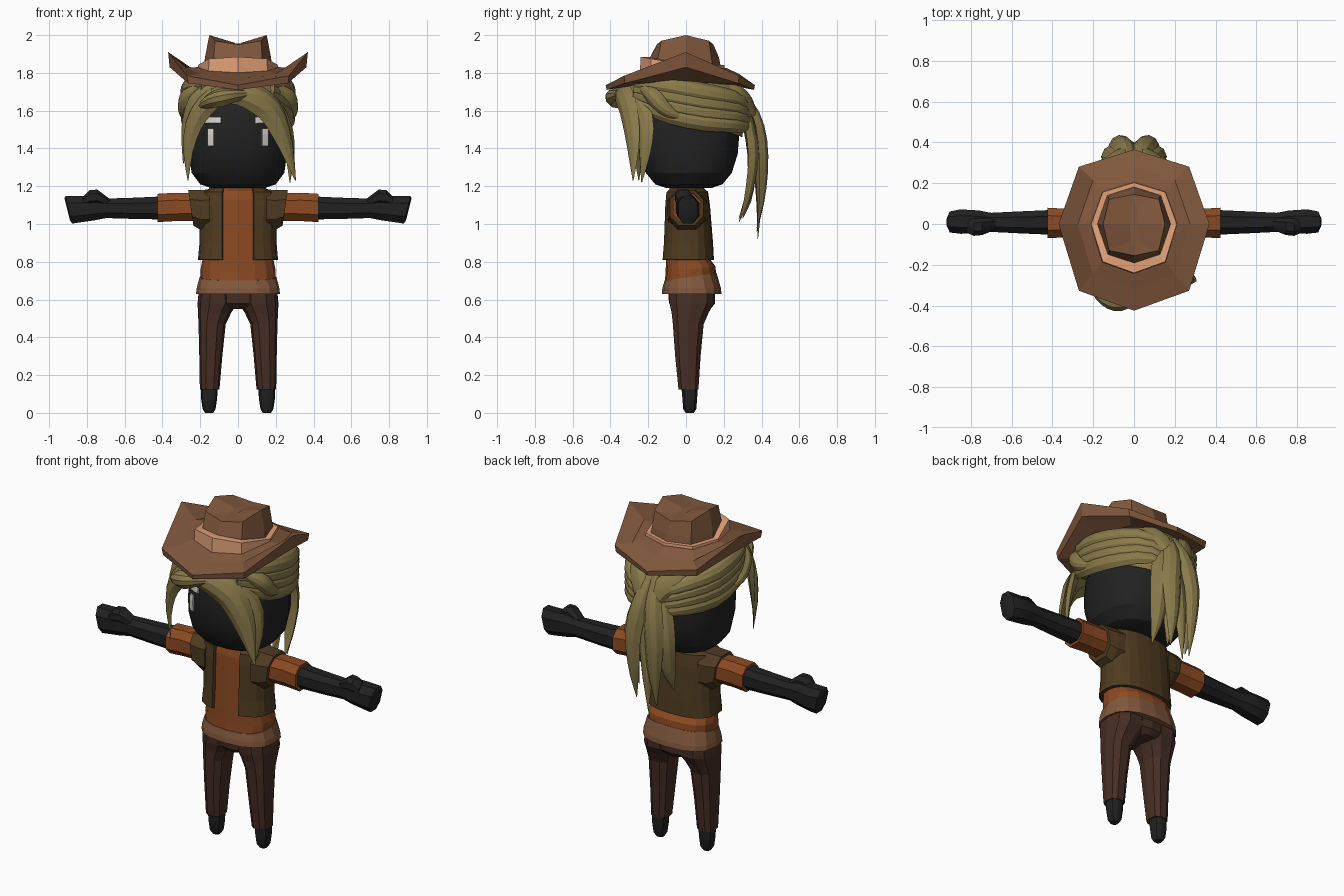
import bpy, bmesh, math
from mathutils import Vector

if "Cube" in bpy.data.objects:
    bpy.data.objects.remove(bpy.data.objects["Cube"])


def mat(name, r, g, b):
    m = bpy.data.materials.new(name)
    m.diffuse_color = [((c / 255 + 0.055) / 1.055) ** 2.4 for c in (r, g, b)] + [1]
    m.use_nodes = True
    m.node_tree.nodes["Principled BSDF"].inputs["Base Color"].default_value = m.diffuse_color
    return m


HAT = mat("hat_brown", 129, 88, 61)
BAND = mat("band_peach", 225, 160, 120)
HAIR = mat("hair_blond", 138, 122, 74)
SKIN = mat("charcoal", 33, 33, 33)
SHIRT = mat("shirt_rust", 140, 74, 34)
VEST = mat("vest_olive", 79, 59, 32)
PANTS = mat("trouser_brown", 71, 46, 37)
WHITE = mat("eye_white", 215, 211, 204)


def loft(name, rings, m, closed=True, caps=True, smooth=None, solid=0):
    """Skin a list of equal-length point rings."""
    bm = bmesh.new()
    vs = [[bm.verts.new(p) for p in r] for r in rings]
    n = len(vs[0])
    for a, b in zip(vs, vs[1:]):
        for i in range(n if closed else n - 1):
            j = (i + 1) % n
            bm.faces.new((a[i], a[j], b[j], b[i]))
    if caps:
        bm.faces.new(vs[0])
        bm.faces.new(vs[-1])
    bmesh.ops.recalc_face_normals(bm, faces=bm.faces)
    me = bpy.data.meshes.new(name)
    bm.to_mesh(me)
    bm.free()
    me.materials.append(m)
    ob = bpy.data.objects.new(name, me)
    bpy.context.collection.objects.link(ob)
    if solid:
        s = ob.modifiers.new("thickness", "SOLIDIFY")
        s.thickness, s.offset = solid, 0
    if smooth:
        bpy.ops.object.select_all(action="DESELECT")
        ob.select_set(True)
        bpy.context.view_layer.objects.active = ob
        bpy.ops.object.shade_smooth_by_angle(angle=math.radians(smooth))
    return ob


def sup(a, p):
    """Unit superellipse point at angle a."""
    c, s = math.cos(a), math.sin(a)
    return (math.copysign(abs(c) ** (2 / p), c), math.copysign(abs(s) ** (2 / p), s))


def ring(z, rx, ry, cy=0, cx=0, n=12, p=2.5, tilt=0):
    pts = [sup(2 * math.pi * i / n, p) for i in range(n)]
    return [(cx + rx * x, cy + ry * y, z + tilt * y) for x, y in pts]


def xring(s, x, cz, rz, cy, ry, n=8, lean=0):
    """Ring across a limb that runs along x."""
    pts = [sup(2 * math.pi * (i + .5) / n, 2.4) for i in range(n)]
    return [(s * (x + lean * b), cy + ry * a, cz + rz * b) for a, b in pts]


def lerp_table(tab, z):
    for a, b in zip(tab, tab[1:]):
        if z <= b[0]:
            t = max(0, (z - a[0]) / (b[0] - a[0]))
            return [u + (v - u) * t for u, v in zip(a, b)]
    return tab[-1]


# Head and neck
HEAD = [(1.19, .14, .12), (1.21, .20, .18), (1.27, .245, .23), (1.37, .26, .262),
        (1.47, .258, .27), (1.56, .247, .262), (1.65, .22, .235), (1.74, .15, .17)]
loft("head", [ring(z, a, b, .015, n=18, p=2.4) for z, a, b in HEAD], SKIN, smooth=25)
loft("neck", [ring(1.14, .07, .07), ring(1.22, .07, .07)], SKIN)


# Eyes and brows as thin plates following the face
def face_plate(name, x0, x1, z0, z1):
    rows = []
    for j in range(4):
        z = z0 + (z1 - z0) * j / 3
        _, a, b = lerp_table(HEAD, z)
        row = []
        for i in range(5):
            x = x0 + (x1 - x0) * i / 4
            row.append((x, .015 - b * (1 - abs(x / a) ** 2.4) ** (1 / 2.4) - .004, z))
        rows.append(row)
    loft(name, rows, WHITE, closed=False, caps=False, solid=.008)


for s, side in ((1, "right"), (-1, "left")):
    face_plate("eye_" + side, s * .127, s * .160, 1.413, 1.505)
    face_plate("brow_" + side, s * .09, s * (.15 if s > 0 else .205), 1.533, 1.565)

# Hair cap with a hairline that drops towards the back
CAP = [(1.44, .262, .285), (1.55, .272, .30), (1.65, .275, .31), (1.74, .25, .28), (1.80, .18, .20)]
cap_rings = []
for k in range(6):
    r = []
    for i in range(24):
        a = 2 * math.pi * i / 24
        x, y = sup(a, 2.2)
        zb = 1.55 + .12 * max(0, -math.sin(a)) ** 2 - .09 * max(0, math.sin(a))
        z = zb + (1.77 - zb) * k / 5
        _, rx, ry = lerp_table(CAP, z)
        r.append((rx * x, .01 + ry * y, z))
    cap_rings.append(r)
loft("hair_cap", cap_rings, HAIR, smooth=30)


def strand(name, pts, w, t, start=.5, steps=10, power=2.0):
    """Tapered lock of hair along a smooth path."""
    P = [Vector(p) for p in pts]
    P = [2 * P[0] - P[1]] + P + [2 * P[-1] - P[-2]]
    path, segs = [], len(P) - 3
    for i in range(steps + 1):
        f = i / steps * segs
        k = min(int(f), segs - 1)
        u = f - k
        a, b, c, d = P[k:k + 4]
        path.append(.5 * (2 * b + (c - a) * u + (2 * a - 5 * b + 4 * c - d) * u * u
                          + (3 * b - a - 3 * c + d) * u ** 3))
    rings = []
    for i, p in enumerate(path):
        tan = (path[min(i + 1, steps)] - path[max(i - 1, 0)]).normalized()
        out = Vector((p.x, p.y, (p.z - 1.5) * .5))
        side = tan.cross(out).normalized()
        out = side.cross(tan)
        u = i / steps
        f = start + (1 - start) * u / .35 if u < .35 else max(.04, 1 - ((u - .35) / .65) ** power)
        rings.append([p + side * (w * f * a) + out * (t * f * b)
                      for a, b in ((1, -.3), (.55, .7), (0, 1), (-.55, .7), (-1, -.3), (0, -.6))])
    loft(name, rings, HAIR, smooth=25)


# Front locks framing the face
strand("fringe_right", [(-.14, -.35, 1.68), (.03, -.345, 1.69), (.17, -.31, 1.61), (.25, -.285, 1.44),
                        (.305, -.28, 1.23)], .08, .035, power=2.4)
strand("fringe_right_inner", [(-.05, -.31, 1.71), (.13, -.29, 1.67), (.235, -.225, 1.55), (.275, -.22, 1.40),
                              (.275, -.235, 1.22)], .065, .03, power=2.2)
strand("fringe_left", [(.08, -.31, 1.71), (-.10, -.33, 1.69), (-.215, -.29, 1.58), (-.265, -.26, 1.42),
                       (-.265, -.25, 1.23)], .065, .033, power=2.2)
strand("fringe_left_outer", [(-.08, -.30, 1.72), (-.21, -.26, 1.67), (-.27, -.22, 1.52), (-.29, -.22, 1.32)],
       .06, .03)
strand("quiff", [(.04, -.36, 1.69), (-.07, -.395, 1.675), (-.16, -.36, 1.65), (-.23, -.27, 1.60)], .05, .035)

# Side locks sweeping back into the tail
for s, side in ((1, "right"), (-1, "left")):
    for k in range(4):
        strand(f"side_lock_{side}_{k}", [(s * .18, -.27, 1.75 - .03 * k), (s * .265, -.12, 1.74 - .05 * k),
                                         (s * .27, .10, 1.70 - .052 * k), (s * .17, .29, 1.66 - .045 * k),
                                         (s * .01, .36, 1.58 - .03 * k)], .052, .024, .7, power=3)
    strand("back_lock_" + side, [(s * .14, .22, 1.73), (s * .13, .28, 1.69), (s * .07, .345, 1.62),
                                 (s * .03, .38, 1.48)], .07, .028)
    strand("temple_lock_" + side, [(s * .20, -.24, 1.73), (s * .28, -.18, 1.68), (s * .30, -.10, 1.60),
                                   (s * .275, .02, 1.55)], .045, .022)

# Tail of loose strands at the back
for k, (mx, my, ex, ey, ez) in enumerate([(0, .365, -.02, .38, .92), (.07, .405, .06, .375, .98),
                                          (-.07, .405, -.07, .375, .96), (.11, .355, .11, .28, 1.01),
                                          (-.11, .355, -.12, .28, 1.03), (.03, .345, .02, .30, 1.03)]):
    strand(f"tail_{k}", [(mx * .3, .30, 1.69), (mx * .6, my - .03, 1.55), (mx, my, 1.36),
                         (mx * .5 + ex * .5, (my + ey) / 2 + .01, 1.15), (ex, ey, ez)], .06, .033, .6)


# Hat: eight-sided brim with raised sides, band and dented crown
def oct_ring(rx, ry0, ry1, zf, zd, zs, d=.73, zb=None):
    out = []
    for i in range(8):
        a = math.pi * i / 4
        x, y = math.cos(a), math.sin(a)
        z = zs if i % 4 == 0 else zd if i % 2 else zf
        if i % 2:
            x, y = math.copysign(d, x), math.copysign(d + .04, y)
        if y > .5 and zb:
            z = zb
        out.append((rx * x, y * (ry1 if y > 0 else ry0), z))
    return out


loft("hat_brim", [oct_ring(.17, .19, .18, 1.81, 1.815, 1.83, zb=1.83),
                  oct_ring(.22, .25, .215, 1.80, 1.81, 1.83, zb=1.825),
                  oct_ring(.275, .32, .28, 1.775, 1.795, 1.828, zb=1.795),
                  oct_ring(.37, .425, .365, 1.735, 1.785, 1.91), oct_ring(.362, .42, .36, 1.71, 1.745, 1.83),
                  oct_ring(.27, .31, .27, 1.735, 1.74, 1.755), oct_ring(.17, .19, .18, 1.76, 1.76, 1.765)], HAT)
loft("hat_band", [oct_ring(.215, .245, .208, 1.785, 1.785, 1.80), oct_ring(.21, .24, .203, 1.885, 1.875, 1.843, zb=1.843),
                  oct_ring(.17, .20, .17, 1.885, 1.875, 1.843, zb=1.843)], BAND)
loft("hat_crown", [oct_ring(.185, .205, .19, 1.80, 1.80, 1.80), oct_ring(.175, .192, .175, 1.88, 1.88, 1.88),
                   oct_ring(.152, .155, .145, 1.95, 1.97, 2.0, .80),
                   oct_ring(.02, .11, .11, 1.95, 1.955, 1.96)], HAT)

# Shirt, waist panel and open vest
loft("shirt", [ring(.70, .198, .137, .024, n=16, tilt=.02), ring(.76, .198, .132, .024, n=16, tilt=.015),
               ring(.81, .188, .118, .012, n=16),
               ring(.98, .18, .108, .008, n=16), ring(1.13, .18, .10, .005, n=16),
               ring(1.175, .13, .085, n=16), ring(1.19, .10, .088, n=16), ring(1.205, .09, .08, n=16)], SHIRT)
loft("waist_panel", [ring(.63, .222, .158, .03, n=16), ring(.66, .219, .155, .03, n=16),
                     ring(.72, .203, .138, .024, n=16, tilt=.02)], HAT)
vest_rings = []
for z, rx, ry, cy in [(.81, .203, .130, .009), (.90, .195, .124, .01), (1.0, .195, .118, .008),
                      (1.10, .20, .112, .006), (1.165, .19, .105, .004), (1.19, .115, .082, 0)]:
    gap = math.asin(min(.95, .08 / rx)) * .82
    row = [sup(-math.pi / 2 + gap + (2 * math.pi - 2 * gap) * i / 18, 2.5) for i in range(19)]
    vest_rings.append([(rx * x, cy + ry * y, z) for x, y in row])
loft("vest", vest_rings, VEST, closed=False, caps=False, solid=.018)

# Arms, sleeves, hands
for s, side in ((1, "right"), (-1, "left")):
    loft("vest_shoulder_" + side, [xring(s, .15, 1.075, .115, .005, .11), xring(s, .20, 1.075, .112, .005, .105),
                                   xring(s, .25, 1.085, .10, .003, .095, lean=.015)], VEST)
    loft("sleeve_" + side, [xring(s, .22, 1.09, .078, .005, .078), xring(s, .34, 1.09, .08, .005, .075),
                            xring(s, .425, 1.085, .08, .005, .08)], SHIRT)
    loft("arm_" + side, [xring(s, .40, 1.085, .065, .008, .065), xring(s, .55, 1.083, .06, .008, .058),
                         xring(s, .70, 1.083, .055, .008, .05), xring(s, .76, 1.085, .07, .01, .06),
                         xring(s, .85, 1.077, .075, .012, .064), xring(s, .895, 1.075, .078, .01, .055, lean=.018),
                         xring(s, .905, 1.08, .06, .01, .035, lean=.015)], SKIN, smooth=30)
    loft("thumb_" + side, [xring(s, .68, 1.11, .025, 0, .03), xring(s, .745, 1.143, .042, -.012, .045),
                           xring(s, .785, 1.14, .042, -.016, .045), xring(s, .82, 1.12, .025, -.01, .035)],
         SKIN, smooth=35)

    # Trouser legs and feet
    legs = [(.645, .108, .10, .03, .125), (.58, .109, .105, .03, .122), (.53, .124, .088, .022, .102),
            (.47, .137, .072, .012, .085), (.30, .144, .061, .01, .07), (.125, .15, .052, .013, .055)]
    loft("trouser_leg_" + side, [ring(z, rx, ry, cy, s * cx, n=10) for z, cx, rx, cy, ry in legs], PANTS)
    feet = [(.14, .152, .043, .018, .045), (.08, .153, .043, .02, .041), (.02, .153, .034, .02, .036),
            (0, .153, .022, .02, .022)]
    loft("foot_" + side, [ring(z, rx, ry, cy, s * cx, n=10) for z, cx, rx, cy, ry in feet], SKIN, smooth=35)
loft("trouser_seat", [ring(.55, .05, .095, .035), ring(.58, .15, .122, .032), ring(.65, .195, .125, .03)], PANTS)
